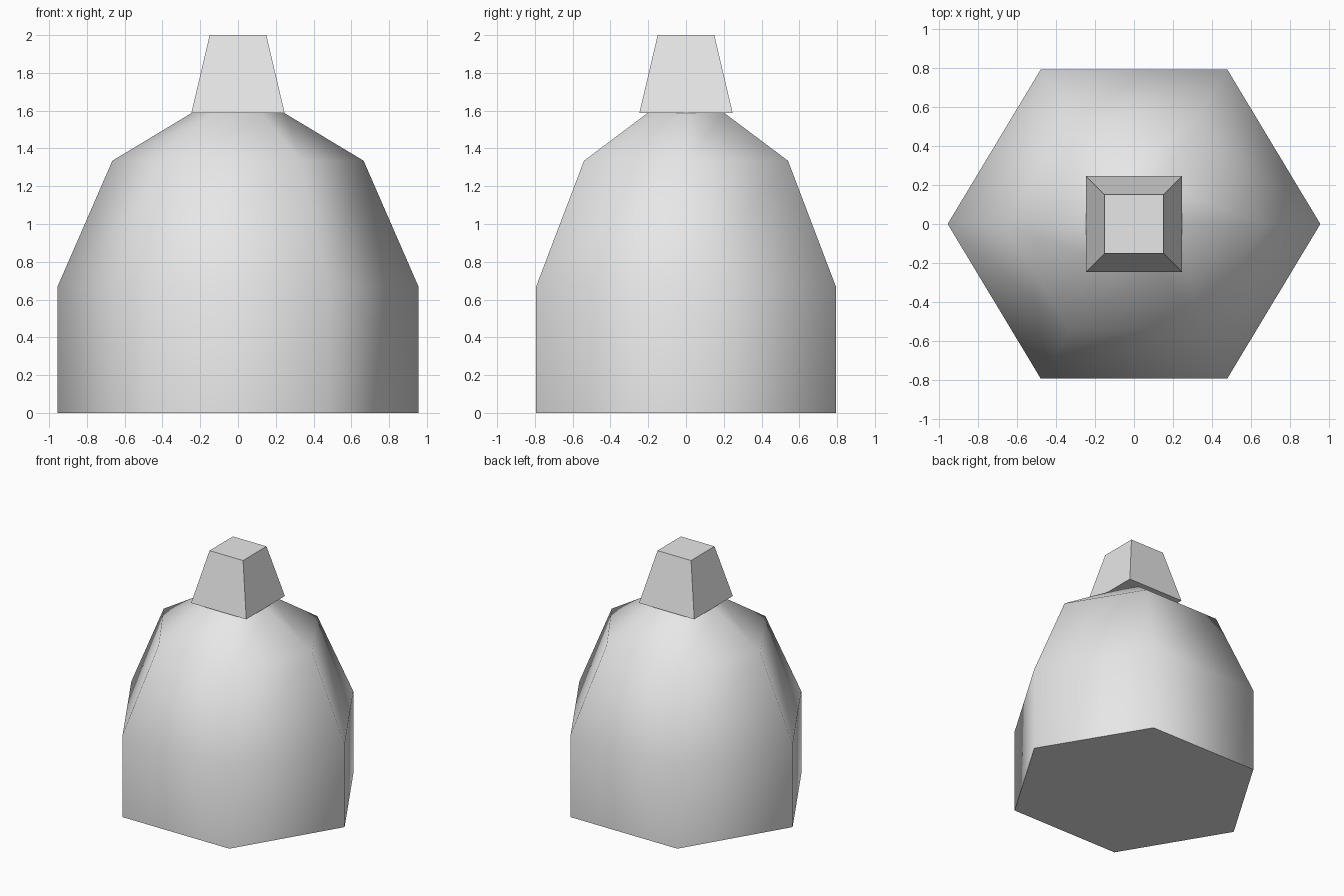
import bpy, bmesh, math

if "Cube" in bpy.data.objects:
    bpy.data.objects.remove(bpy.data.objects["Cube"])

grey = bpy.data.materials.new("light grey")
grey.diffuse_color = (0.8, 0.8, 0.8, 1)
grey.use_nodes = True
grey.node_tree.nodes["Principled BSDF"].inputs["Base Color"].default_value = grey.diffuse_color


def loft(name, rings, cap_top):
    """Bridge stacked rings of (x, y, z) points into one object."""
    bm = bmesh.new()
    loops = [[bm.verts.new(p) for p in ring] for ring in rings]
    n = len(loops[0])
    for a, b in zip(loops, loops[1:]):
        for i in range(n):
            j = (i + 1) % n
            bm.faces.new((a[i], a[j], b[j], b[i]))
    bm.faces.new(loops[0][::-1])
    if cap_top:
        bm.faces.new(loops[-1])
    mesh = bpy.data.meshes.new(name)
    bm.to_mesh(mesh)
    bm.free()
    mesh.materials.append(grey)
    obj = bpy.data.objects.new(name, mesh)
    bpy.context.collection.objects.link(obj)
    return obj


def ring(sides, rx, ry, z, start=0.0):
    angles = [start + math.tau * i / sides for i in range(sides)]
    return [(rx * math.cos(a), ry * math.sin(a), z) for a in angles]


# Six-sided domed body: half width, half depth, height
profile = [(0.955, 0.793, 0), (0.955, 0.793, 0.67),
           (0.665, 0.54, 1.335), (0.246, 0.204, 1.587)]
body = loft("body", [ring(6, w, d / math.sin(math.pi / 3), z)
                     for w, d, z in profile], False)
bpy.context.view_layer.objects.active = body
body.select_set(True)
bpy.ops.object.shade_smooth_by_angle(angle=math.radians(75))

# Tapered square cap, flat faced
tip = [(0.247, 1.587), (0.15, 2.0)]
loft("cap", [ring(4, h * math.sqrt(2), h * math.sqrt(2), z, math.pi / 4)
             for h, z in tip], True)
